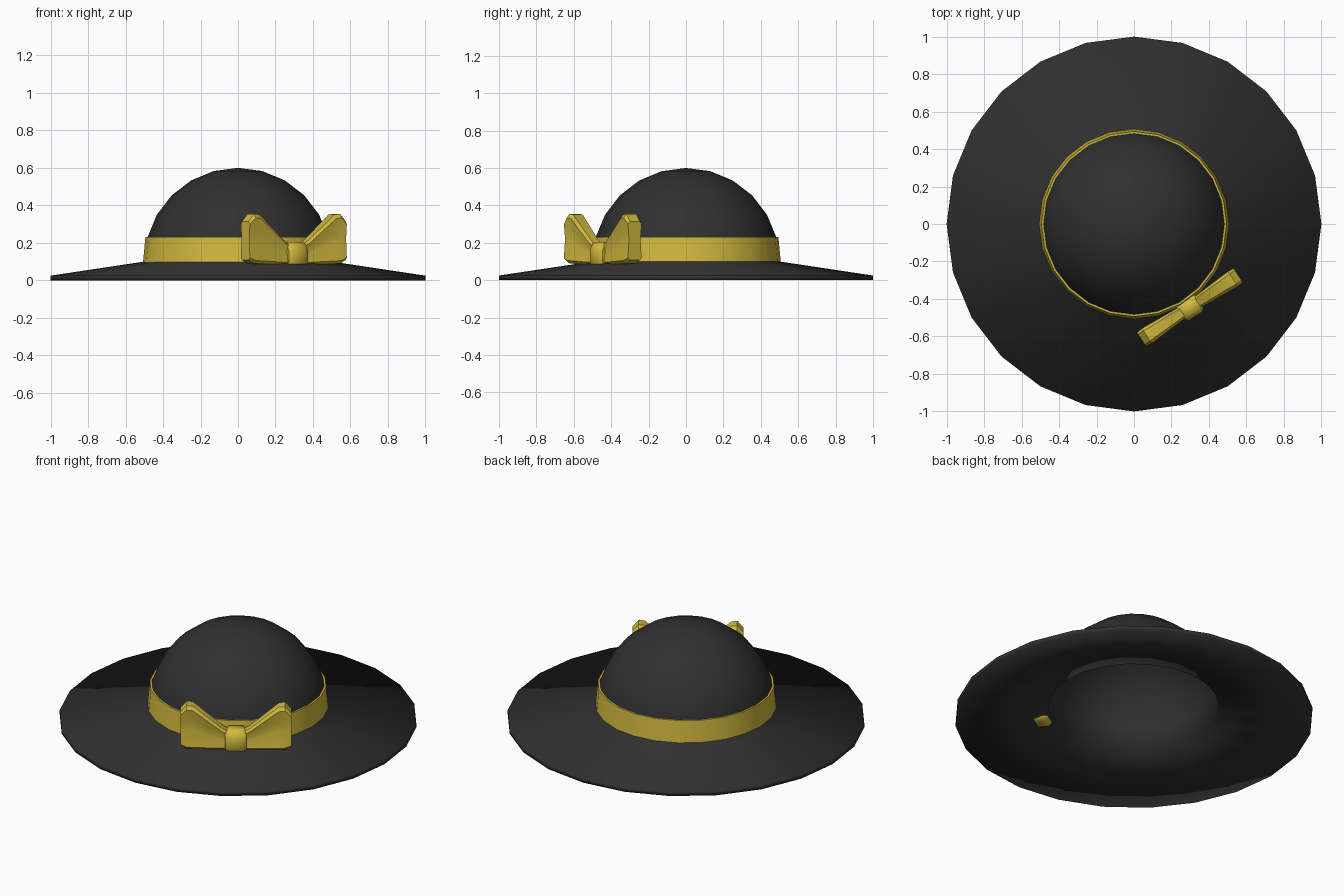
import bpy, bmesh, math
from mathutils import Matrix

if "Cube" in bpy.data.objects:
    bpy.data.objects.remove(bpy.data.objects["Cube"])

SIDES = 24


def material(name, rgb):
    m = bpy.data.materials.new(name)
    m.diffuse_color = (*rgb, 1)
    m.use_nodes = True
    m.node_tree.nodes["Principled BSDF"].inputs["Base Color"].default_value = m.diffuse_color
    return m


black = material("black_felt", (0.03, 0.03, 0.03))
gold = material("gold_ribbon", (0.64, 0.49, 0.05))


def finish(name, bm, mat, angle=None):
    bmesh.ops.recalc_face_normals(bm, faces=bm.faces)
    me = bpy.data.meshes.new(name)
    bm.to_mesh(me)
    bm.free()
    ob = bpy.data.objects.new(name, me)
    bpy.context.collection.objects.link(ob)
    me.materials.append(mat)
    bpy.ops.object.select_all(action='DESELECT')
    ob.select_set(True)
    bpy.context.view_layer.objects.active = ob
    if angle is None:
        bpy.ops.object.shade_smooth()
    else:
        bpy.ops.object.shade_smooth_by_angle(angle=math.radians(angle))
    return ob


def lathe(name, profile, mat, closed=False, angle=None):
    bm = bmesh.new()
    vs = [bm.verts.new((r, 0, z)) for r, z in profile]
    pairs = list(zip(vs, vs[1:]))
    if closed:
        pairs.append((vs[-1], vs[0]))
    edges = [bm.edges.new(p) for p in pairs]
    bmesh.ops.spin(bm, geom=vs + edges, cent=(0, 0, 0), axis=(0, 0, 1),
                   angle=math.tau, steps=SIDES, use_duplicate=False)
    bmesh.ops.remove_doubles(bm, verts=bm.verts, dist=1e-4)
    return finish(name, bm, mat, angle)


def skin(bm, rings):
    # Joins a row of equal rings and caps both ends
    rows = [[bm.verts.new(p) for p in ring] for ring in rings]
    n = len(rows[0])
    for a, b in zip(rows, rows[1:]):
        for i in range(n):
            j = (i + 1) % n
            bm.faces.new((a[i], a[j], b[j], b[i]))
    bm.faces.new(rows[0])
    bm.faces.new(rows[-1])


# Hat body: dome and sloping brim as one hollow shell
def arc(r):
    return [(r * math.cos(math.radians(a)), 0.1 + r * math.sin(math.radians(a)))
            for a in range(0, 91, 15)]


outer, inner = arc(0.5), arc(0.475)
outer[-1], inner[-1] = (0, 0.6), (0, 0.575)
lathe("hat_body", outer[::-1] + [(1, 0.025), (1, 0), (0.478, 0.077)] + inner[1:], black)

# Ribbon band round the foot of the dome
lathe("ribbon_band", [(0.49, 0.09), (0.507, 0.095), (0.494, 0.23), (0.48, 0.23)],
      gold, closed=True, angle=40)

# Bow, built along x and then turned to the front right of the hat
place = Matrix.Translation((0.298, -0.445, 0)) @ Matrix.Rotation(math.radians(33.5), 4, 'Z')


def loop_ring(u, lo, hi, half, pinch, cut):
    h, m = hi - lo, (lo + hi) / 2
    side = [(half - cut, lo), (half, lo + cut), (half - pinch, m - h * 0.05),
            (half - pinch, m + h * 0.12), (half, hi - cut * 1.3), (half - cut, hi)]
    return [(u, v, z) for v, z in side] + [(u, -v, z) for v, z in side[::-1]]


for name, s in (("bow_loop_left", -1), ("bow_loop_right", 1)):
    bm = bmesh.new()
    skin(bm, [loop_ring(s * u, *rest) for u, *rest in (
        (0.03, 0.088, 0.185, 0.030, 0.004, 0.010),
        (0.08, 0.084, 0.215, 0.036, 0.010, 0.012),
        (0.24, 0.088, 0.350, 0.046, 0.014, 0.016),
        (0.275, 0.090, 0.355, 0.048, 0.012, 0.016),
        (0.31, 0.108, 0.315, 0.044, 0.006, 0.012))])
    finish(name, bm, gold, 40).matrix_world = place

# Knot in the middle of the bow
bm = bmesh.new()
skin(bm, [[(u, y * w, 0.13 + z * h) for y, z in
           ((-1, -.5), (-1, .5), (-.6, 1), (.6, 1), (1, .5), (1, -.5), (.6, -1), (-.6, -1))]
          for u, w, h in ((-0.06, 0.042, 0.06), (-0.04, 0.056, 0.074),
                          (0.04, 0.056, 0.074), (0.06, 0.042, 0.06))])
finish("bow_knot", bm, gold, 50).matrix_world = place
